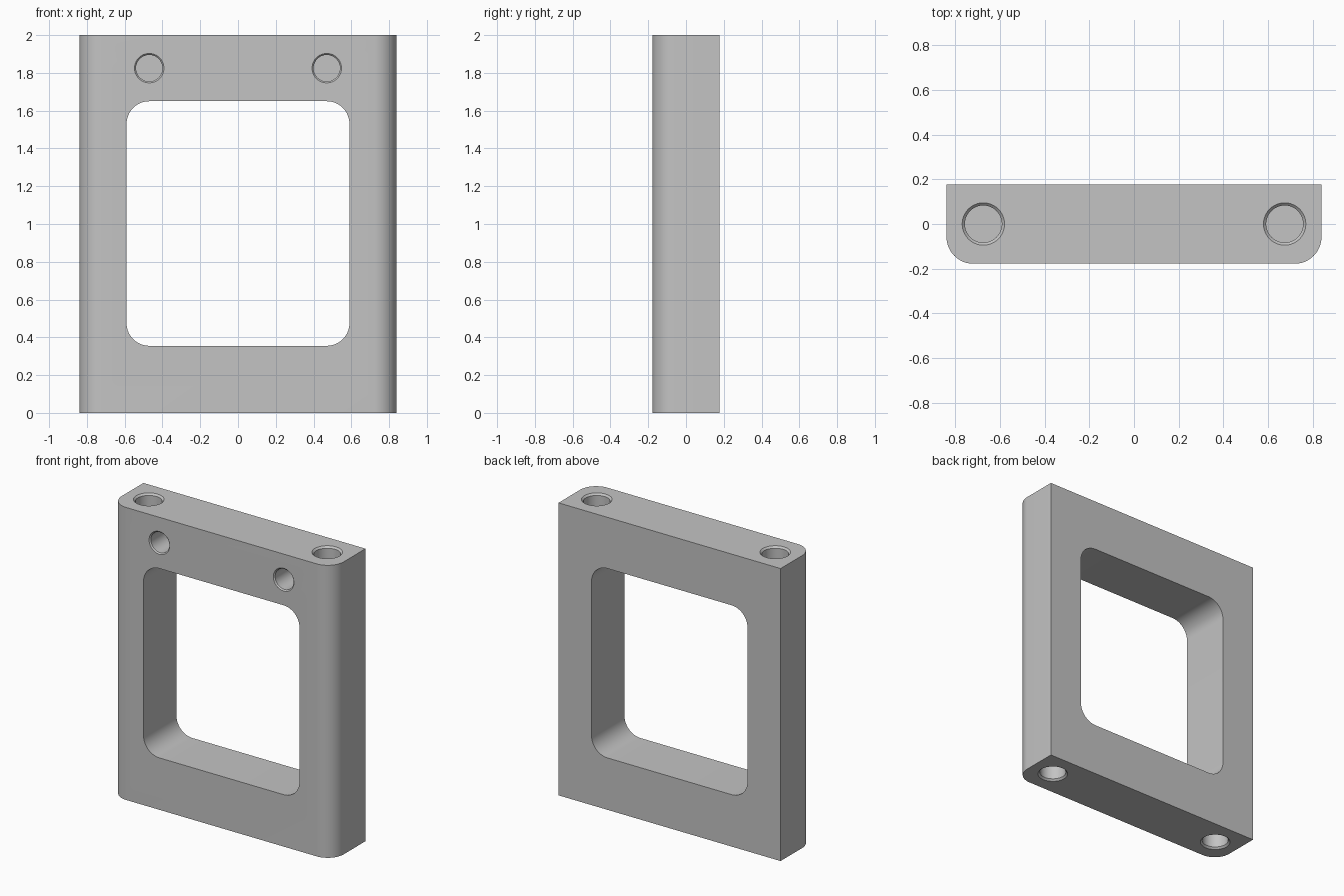
import bpy, bmesh, math
from mathutils import Matrix, Vector

if "Cube" in bpy.data.objects:
    bpy.data.objects.remove(bpy.data.objects["Cube"])

grey = bpy.data.materials.new("plain grey")
grey.diffuse_color = (0.55, 0.55, 0.55, 1)
grey.use_nodes = True
grey.node_tree.nodes["Principled BSDF"].inputs["Base Color"].default_value = grey.diffuse_color


def arc(cx, cy, r, start, steps=12):
    """Quarter circle, counter-clockwise from the start angle in degrees."""
    return [(cx + r * math.cos(math.radians(start + 90 * i / steps)),
             cy + r * math.sin(math.radians(start + 90 * i / steps)))
            for i in range(steps + 1)]


def extrude(name, outline, height, matrix=Matrix()):
    """Prism from a flat outline, raised along z and then placed."""
    bm = bmesh.new()
    face = bm.faces.new([bm.verts.new((x, y, 0)) for x, y in outline])
    new = bmesh.ops.extrude_face_region(bm, geom=[face])["geom"]
    bmesh.ops.translate(bm, vec=(0, 0, height),
                        verts=[v for v in new if isinstance(v, bmesh.types.BMVert)])
    return finish(name, bm, matrix)


def drill(name, profile, matrix, sides=40):
    """Solid of revolution; profile is (radius, depth) from rim to floor."""
    bm = bmesh.new()
    rings = [[bm.verts.new((r * math.cos(math.tau * i / sides),
                            r * math.sin(math.tau * i / sides), -d))
              for i in range(sides)] for r, d in profile]
    for a, b in zip(rings, rings[1:]):
        for i in range(sides):
            j = (i + 1) % sides
            bm.faces.new((a[i], a[j], b[j], b[i]))
    bm.faces.new(rings[0])
    bm.faces.new(rings[-1])
    return finish(name, bm, matrix)


def finish(name, bm, matrix):
    bm.transform(matrix)
    bmesh.ops.recalc_face_normals(bm, faces=bm.faces[:])
    mesh = bpy.data.meshes.new(name)
    bm.to_mesh(mesh)
    bm.free()
    mesh.materials.append(grey)
    obj = bpy.data.objects.new(name, mesh)
    bpy.context.collection.objects.link(obj)
    return obj


# Frame block: square back corners, rounded front corners
W, D, R = 0.84, 0.178, 0.12
frame = extrude("frame", [(W, D), (-W, D)] + arc(-W + R, -D + R, R, 180)
                + arc(W - R, -D + R, R, 270), 2.0)

# Window opening with rounded corners, cut from front to back
upright = Matrix.Rotation(math.radians(90), 4, 'X')
wx, z0, z1, wr = 0.59, 0.355, 1.65, 0.12
window = (arc(wx - wr, z1 - wr, wr, 0) + arc(-wx + wr, z1 - wr, wr, 90)
          + arc(-wx + wr, z0 + wr, wr, 180) + arc(wx - wr, z0 + wr, wr, 270))
cutters = [extrude("window_cutter", window, 1.0, Matrix.Translation((0, 0.5, 0)) @ upright)]

# Chamfered blind holes: two in the top, two in the bottom, two in the front
end_hole = [(0.107, -0.012), (0.083, 0.012), (0.083, 0.35)]
front_hole = [(0.086, -0.008), (0.07, 0.008), (0.07, 0.24)]
flip = Matrix.Rotation(math.pi, 4, 'X')
for s in (-1, 1):
    cutters += [
        drill("top_hole_cutter", end_hole, Matrix.Translation((s * 0.675, 0, 2))),
        drill("bottom_hole_cutter", end_hole, Matrix.Translation((s * 0.675, 0, 0)) @ flip),
        drill("front_hole_cutter", front_hole,
              Matrix.Translation((s * 0.47, -D, 1.825)) @ upright),
    ]

# Apply the cuts, then remove the cutters
bpy.context.view_layer.objects.active = frame
frame.select_set(True)
for c in cutters:
    mod = frame.modifiers.new(c.name, 'BOOLEAN')
    mod.operation, mod.solver, mod.object = 'DIFFERENCE', 'EXACT', c
    bpy.ops.object.modifier_apply(modifier=mod.name)
    bpy.data.objects.remove(c)

bpy.ops.object.shade_smooth_by_angle(angle=math.radians(30))
